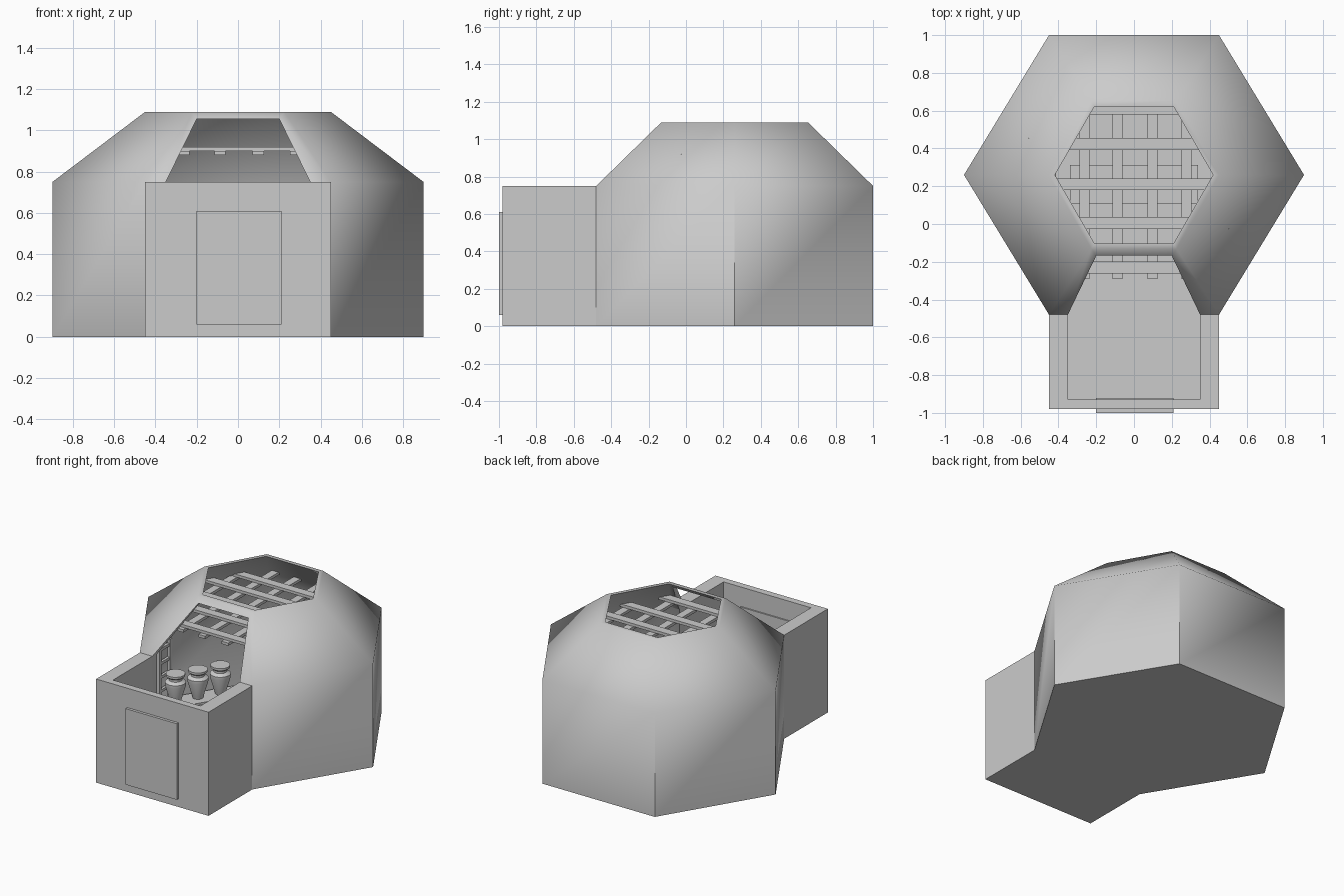
import bpy, bmesh, math
from mathutils import Vector

if "Cube" in bpy.data.objects:
    bpy.data.objects.remove(bpy.data.objects["Cube"])

CY = 0.26  # centre of the hexagonal room


def make(name, verts, faces):
    me = bpy.data.meshes.new(name)
    bm = bmesh.new()
    vs = [bm.verts.new(v) for v in verts]
    for f in faces:
        bm.faces.new([vs[i] for i in f])
    bmesh.ops.recalc_face_normals(bm, faces=bm.faces)
    bm.to_mesh(me)
    bm.free()
    ob = bpy.data.objects.new(name, me)
    bpy.context.collection.objects.link(ob)
    return ob


def loft(name, rings):
    """Closed skin through equal-length rings, capped at both ends."""
    n = len(rings[0])
    verts = [p for r in rings for p in r]
    faces = [(k*n + i, k*n + (i+1) % n, (k+1)*n + (i+1) % n, (k+1)*n + i)
             for k in range(len(rings)-1) for i in range(n)]
    faces += [tuple(range(n)), tuple(range((len(rings)-1)*n, len(rings)*n))]
    return make(name, verts, faces)


def box(name, x0, x1, y0, y1, z0, z1):
    return loft(name, [[(x0, y0, z), (x1, y0, z), (x1, y1, z), (x0, y1, z)]
                       for z in (z0, z1)])


def cut(ob, cutter):
    """Subtract cutter, keep the result as plain mesh."""
    m = ob.modifiers.new("cut", 'BOOLEAN')
    m.operation, m.solver, m.object = 'DIFFERENCE', 'EXACT', cutter
    dg = bpy.context.evaluated_depsgraph_get()
    me = bpy.data.meshes.new_from_object(ob.evaluated_get(dg))
    ob.modifiers.clear()
    ob.data = me
    bpy.data.objects.remove(cutter)


def smooth(ob, deg):
    bpy.ops.object.select_all(action='DESELECT')
    ob.select_set(True)
    bpy.context.view_layer.objects.active = ob
    bpy.ops.object.shade_smooth_by_angle(angle=math.radians(deg))


def hexagon(sx, sy, z):
    pts = [(.9, 0), (.45, .74), (-.45, .74), (-.9, 0), (-.45, -.74), (.45, -.74)]
    return [(x*sx, CY + y*sy, z) for x, y in pts]


# hexagonal room: outer wall, sloped roof, open rim, then back down the inside
room = loft("hexagonal_room", [
    hexagon(1, 1, 0), hexagon(1, 1, .75), hexagon(.5, .53, 1.09),
    hexagon(.465, .49, 1.09), hexagon(.93, .93, .74), hexagon(.93, .93, .02)])
# front opening, narrowing up the roof slope
prof = [(-.35, .02), (.35, .02), (.35, .75), (.2, 1.055), (-.2, 1.055), (-.35, .75)]
cut(room, loft("front_cutter", [[(x, y, z) for x, z in prof] for y in (-.6, -.05)]))
smooth(room, 50)

# open-topped porch
porch = box("porch", -.45, .45, -.98, -.48, 0, .75)
cut(porch, box("porch_cutter", -.35, .35, -.93, -.3, .02, 1))

# door panel
box("door", -.2, .21, -1, -.92, .06, .61)

# roof lattice, bars trimmed to the sloping walls
HX, HY = .635, .53
for i, y in enumerate((-.23, .005, .21, .423, .61)):
    h = HX*(1 - .5*abs(y - CY)/HY) + .02
    box(f"cross_bar_{i}", -h, h, y - .031, y + .031, .9, .92)
for i, x in enumerate((-.44, -.262, -.087, .098, .278, .455)):
    h = min(HY + .02, 2*HY*(1 - abs(x)/HX) + .02)
    box(f"long_bar_{i}", x - .027, x + .027, CY - h, CY + h, .88, .9)

# lidded jars in a row along the back left wall
jar = [(.035, 0), (.04, .02), (.07, .125), (.07, .145), (.045, .16),
       (.045, .175), (.065, .19), (.065, .205)]
for k in (-1, 0, 1):
    cx, cy = -.62 + .082*k, .427 + .139*k
    ob = loft(f"jar_{k + 2}", [
        [(cx + r*math.cos(a*math.tau/16), cy + r*math.sin(a*math.tau/16), .035 + z)
         for a in range(16)] for r, z in jar])
    smooth(ob, 35)

# low plank under the jars
d, n = Vector((.52, .855, 0)), Vector((.855, -.52, 0))
c = Vector((-.61, .43, 0))
loft("jar_plank", [[c + d*a + n*b + Vector((0, 0, z)) for a, b in
                    ((-.25, -.08), (.25, -.08), (.25, .08), (-.25, .08))]
                   for z in (.015, .035)])

# low table in the middle
box("table_top", -.34, .34, .105, .312, .16, .18)
for s in (-1, 1):
    box("table_leg", s*.27 - .02, s*.27 + .02, .13, .29, .015, .165)

# small ladder-like rack in the left corner
for i, y in enumerate((.22, .34)):
    box(f"rack_post_{i}", -.8, -.775, y - .012, y + .012, .015, .45)
for i in range(4):
    box(f"rack_rung_{i}", -.797, -.778, .22, .34, .1 + .1*i, .12 + .1*i)
